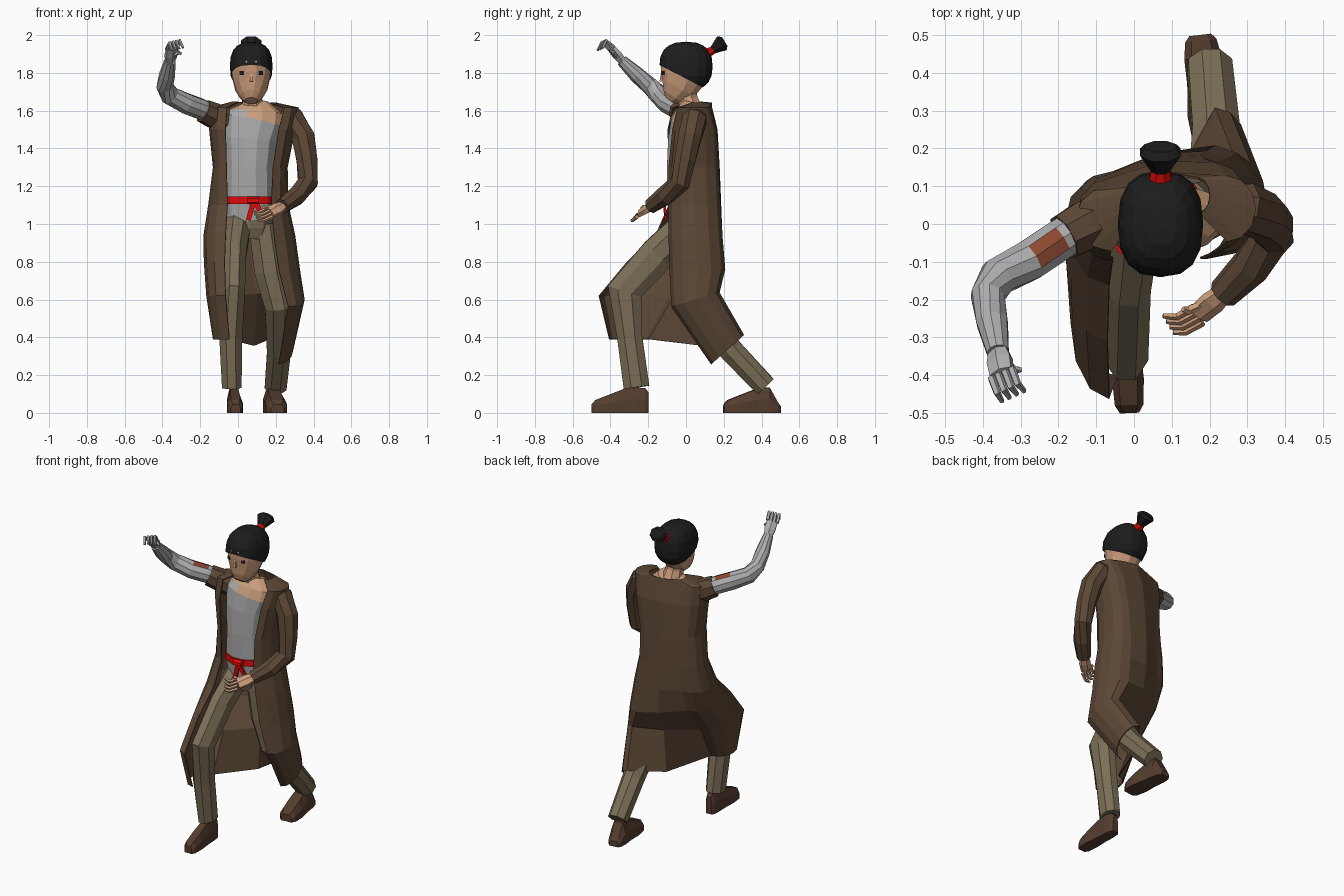
import bpy, bmesh, math
from mathutils import Vector as V


def mat(name, c):
    m = bpy.data.materials.new(name)
    m.diffuse_color = (*c, 1)
    return m


COAT = mat("coat brown", (0.105, 0.062, 0.036))
GREY = mat("shirt grey", (0.40, 0.40, 0.40))
METAL = mat("arm grey", (0.42, 0.42, 0.43))
PANTS = mat("trouser tan", (0.20, 0.158, 0.095))
SKIN = mat("skin", (0.60, 0.34, 0.20))
HAIR = mat("hair black", (0.012, 0.012, 0.012))
RED = mat("sash red", (0.75, 0.003, 0.003))
SHOE = mat("shoe brown", (0.09, 0.047, 0.028))
PATCH = mat("rust patch", (0.27, 0.065, 0.03))


def finish(name, bm, mats, rule=None):
    bmesh.ops.recalc_face_normals(bm, faces=bm.faces)
    if rule:
        for f in bm.faces:
            f.material_index = rule(f.calc_center_median(), f.normal)
    me = bpy.data.meshes.new(name)
    bm.to_mesh(me)
    bm.free()
    for m in mats:
        me.materials.append(m)
    ob = bpy.data.objects.new(name, me)
    bpy.context.collection.objects.link(ob)
    return ob


def loft(name, rings, mats, closed=True, rule=None):
    """Skin a row of rings; closed rings also get end caps."""
    bm = bmesh.new()
    vs = [[bm.verts.new(p) for p in r] for r in rings]
    n = len(vs[0])
    for a, b in zip(vs, vs[1:]):
        for i in range(n if closed else n - 1):
            j = (i + 1) % n
            bm.faces.new((a[i], a[j], b[j], b[i]))
    if closed:
        bm.faces.new(vs[0])
        bm.faces.new(vs[-1])
    return finish(name, bm, mats, rule)


def tube(name, path, mats, n=8, ref=(0, 1, 0), rule=None):
    """path rows: x, y, z, radius sideways, [radius in the ref direction]"""
    pts = [V(p[:3]) for p in path]
    rings = []
    for i, p in enumerate(path):
        t = V((0, 0, 0))
        if i > 0:
            t += (pts[i] - pts[i - 1]).normalized()
        if i < len(pts) - 1:
            t += (pts[i + 1] - pts[i]).normalized()
        t.normalize()
        s = t.cross(V(ref)).normalized()
        u = s.cross(t)
        a, b = p[3], p[-1]
        rings.append([pts[i] + s * a * math.cos(w) + u * b * math.sin(w)
                      for w in (2 * math.pi * (k + 0.5) / n for k in range(n))])
    return loft(name, rings, mats, True, rule)


UP = (0, 0, 1)

# Legs and pelvis
tube("front_leg", [(0, .01, 1.0, .075, .09), (-.018, -.15, .84, .066, .1), (-.022, -.325, .645, .064, .1),
                   (-.038, -.298, .4, .066, .072), (-.033, -.262, .135, .056, .074)], [PANTS])
tube("back_leg", [(.135, .03, 1.0, .085), (.17, .04, .75, .09), (.215, .05, .57, .08),
                  (.217, .24, .33, .068), (.2, .42, .14, .063)], [PANTS])
tube("pelvis", [(.06, .03, .92, .10, .09), (.06, .03, .98, .125, .11), (.06, .03, 1.08, .135, .115)], [PANTS], 10)


# Shoes: sections from heel to toe
def shoe(name, heel, toe, width, back):
    h, t = V((*heel, 0)), V((*toe, 0))
    side = V((-(t - h).y, (t - h).x, 0)).normalized()
    rings = []
    for f, w, z in ((0, .5, back), (.05, .72, back + .02), (.2, .85, .135), (.42, .85, .128), (.7, 1, .095),
                    (.93, .9, .068), (1, .6, .045)):
        c = h.lerp(t, f)
        rings.append([c + side * width * w * a + V((0, 0, z * b)) for a, b in
                      ((-1, 0), (1, 0), (1, .55), (.6, 1), (-.6, 1), (-1, .55))])
    loft(name, rings, [SHOE])


shoe("front_shoe", (-.025, -.20), (-.012, -.5), .042, .11)
shoe("back_shoe", (.175, .5), (.21, .2), .058, .035)

# Torso with shirt and bare upper chest
tube("torso", [(.06, .02, 1.02, .13, .11), (.06, .015, 1.12, .135, .118), (.06, .015, 1.3, .13, .12),
               (.065, .012, 1.45, .145, .11), (.08, .015, 1.545, .165, .098), (.09, .025, 1.585, .155, .085),
               (.085, .04, 1.635, .08, .06)], [GREY, SKIN], 12,
     rule=lambda c, n: int(c.z + .35 * (c.x - .06) > 1.575))
tube("neck", [(.08, .035, 1.58, .07), (.075, .01, 1.66, .056), (.07, -.005, 1.74, .06)], [SKIN])

# Sash, knot and tails
tube("sash", [(.06, .015, 1.105, .142, .127), (.06, .015, 1.145, .142, .127)], [RED], 12)
tube("sash_knot", [(.05, -.115, 1.125, .025, .02), (.11, -.112, 1.125, .025, .02)], [RED], 6, UP)
tube("sash_tail", [(.085, -.118, 1.13, .02, .008), (.055, -.108, 1.02, .018, .008)], [RED], 4)
tube("sash_tail_short", [(.085, -.118, 1.13, .02, .008), (.125, -.108, 1.05, .018, .008)], [RED], 4)

# Long open coat: each level is a right and a left half arc (x, y, z, rx, ry, tilt)
levels = [((.0, .06, 1.645, .03, .05, 0), (.17, .075, 1.64, .03, .045, 0)),
          ((-.06, .02, 1.615, .09, .09, 0), (.245, .04, 1.615, .075, .085, 0)),
          ((-.065, .02, 1.5, .085, .115, 0), (.215, .045, 1.5, .085, .115, 0)),
          ((-.06, .04, 1.3, .07, .13, 0), (.185, .04, 1.3, .075, .13, 0)),
          ((-.055, .045, 1.1, .10, .135, 0), (.175, .045, 1.1, .09, .135, 0)),
          ((-.065, .01, .94, .115, .17, 0), (.19, .05, .94, .11, .14, 0)),
          ((-.07, -.08, .80, .108, .23, 0), (.215, .06, .76, .11, .145, 0)),
          ((-.065, -.26, .62, .10, .20, 0), (.265, .05, .60, .085, .125, .3)),
          ((-.045, -.30, .39, .085, .105, 0), (.215, .22, .335, .075, .085, .9))]
back_scale = (.8, .85, .85, .7, .68, .7, .72, 1, 1)   # right half of the back is turned forward
rings = []
for i, lv in enumerate(levels):
    ring = []
    for (x, y, z, rx, ry, tl), a0 in zip(lv, (270, 90)):
        for k in range(7):
            a = math.radians(a0 - 30 * k)
            flat = back_scale[i] if a0 == 270 and k > 3 else 1
            ring.append(V((x + rx * math.cos(a), y + flat * ry * math.sin(a), z + tl * ry * math.sin(a))))
    spine = (ring[6] + ring[7]) / 2
    spine.y += .025 if i < 7 else .03
    spine.z -= .045 if i == 8 else 0
    ring.insert(7, spine)
    rings.append(ring)
coat = loft("long_coat", rings, [COAT], closed=False)
sol = coat.modifiers.new("cloth", "SOLIDIFY")
sol.thickness = .006
sol.offset = 0

# Sleeves
tube("torn_sleeve", [(-.07, .02, 1.55, .07), (-.13, -.005, 1.575, .07), (-.185, -.035, 1.60, .064)], [COAT], 8, UP)
tube("long_sleeve", [(.23, .055, 1.575, .055), (.29, .045, 1.555, .068), (.345, .02, 1.46, .066),
                     (.365, -.005, 1.34, .06), (.37, -.03, 1.22, .056), (.31, -.11, 1.15, .053),
                     (.235, -.185, 1.095, .042)], [COAT])

# Raised metal arm with a rust coloured patch
tube("metal_arm", [(-.12, .01, 1.575, .05), (-.20, -.045, 1.61, .056), (-.275, -.095, 1.638, .056),
                   (-.36, -.14, 1.68, .052), (-.387, -.19, 1.73, .046), (-.375, -.26, 1.79, .043),
                   (-.36, -.34, 1.865, .03)], [METAL, PATCH], 10, UP,
     rule=lambda c, n: int(-.275 < c.x < -.2 and n.z > .75))


# Hands: palm, four curled fingers and a thumb
def hand(side, wrist, knuckle, mid, tip, across, thumb, m):
    w, k, md, t, a = map(V, (wrist, knuckle, mid, tip, across))
    tube(side + "_palm", [(*w, .026, .022), (*w.lerp(k, .5), .038, .024), (*k, .036, .018)], [m], 6, a.cross(k - w))
    for i in range(4):
        o = a * (i - 1.5) / 1.5
        tube(f"{side}_finger_{i + 1}", [(*(k + o), .011), (*(md + o), .010), (*(t + o * 1.1), .007)], [m], 5, a)
    th = V(thumb)
    tube(side + "_thumb", [(*w.lerp(k, .3), .014), (*th.lerp(k, .3), .012), (*th, .008)], [m], 5, a)


hand("right", (-.36, -.33, 1.855), (-.35, -.395, 1.93), (-.335, -.435, 1.965), (-.32, -.455, 1.925),
     (.027, .012, .006), (-.30, -.385, 1.90), METAL)
hand("left", (.245, -.175, 1.10), (.17, -.24, 1.06), (.125, -.265, 1.04), (.09, -.265, 1.045),
     (.012, -.02, -.022), (.13, -.225, 1.095), SKIN)

# Head, nose and eyes
tube("head", [(.07, -.085, 1.652, .035, .03), (.07, -.068, 1.675, .062, .065), (.07, -.04, 1.72, .088, .1),
              (.07, -.013, 1.78, .104, .127), (.07, -.01, 1.85, .106, .13), (.07, 0, 1.92, .08, .1)], [SKIN], 12)
tube("nose", [(.07, -.128, 1.80, .006, .006), (.07, -.133, 1.755, .012, .010)], [SKIN], 4)
for sx, nm in ((-1, "right"), (1, "left")):
    tube(nm + "_eye", [(.07 + sx * .042, -.127, 1.80, .003, .014), (.07 + sx * .062, -.115, 1.80, .003, .014)],
         [HAIR], 4, UP)

# Hair cap: boxy sphere cut by a sloping hairline
bm = bmesh.new()
bmesh.ops.create_uvsphere(bm, u_segments=16, v_segments=10, radius=1)
for v in bm.verts:
    q = [math.copysign(abs(c) ** .8, c) for c in v.co]
    v.co = (.07 + q[0] * .113, q[1] * .141, 1.835 + q[2] * .13)
bmesh.ops.bisect_plane(bm, geom=bm.verts[:] + bm.edges[:] + bm.faces[:], plane_co=(0, -.14, 1.842),
                       plane_no=(0, .52, 1), clear_inner=True)
finish("hair_cap", bm, [HAIR])

# Tied top knot
tube("hair_tie", [(.07, .095, 1.895, .036, .028), (.07, .15, 1.925, .026, .022)], [RED], 8, UP)
tube("hair_tail", [(.07, .142, 1.92, .026, .022), (.07, .19, 1.957, .058, .048), (.07, .205, 1.966, .045, .03)],
     [HAIR], 8, UP)
